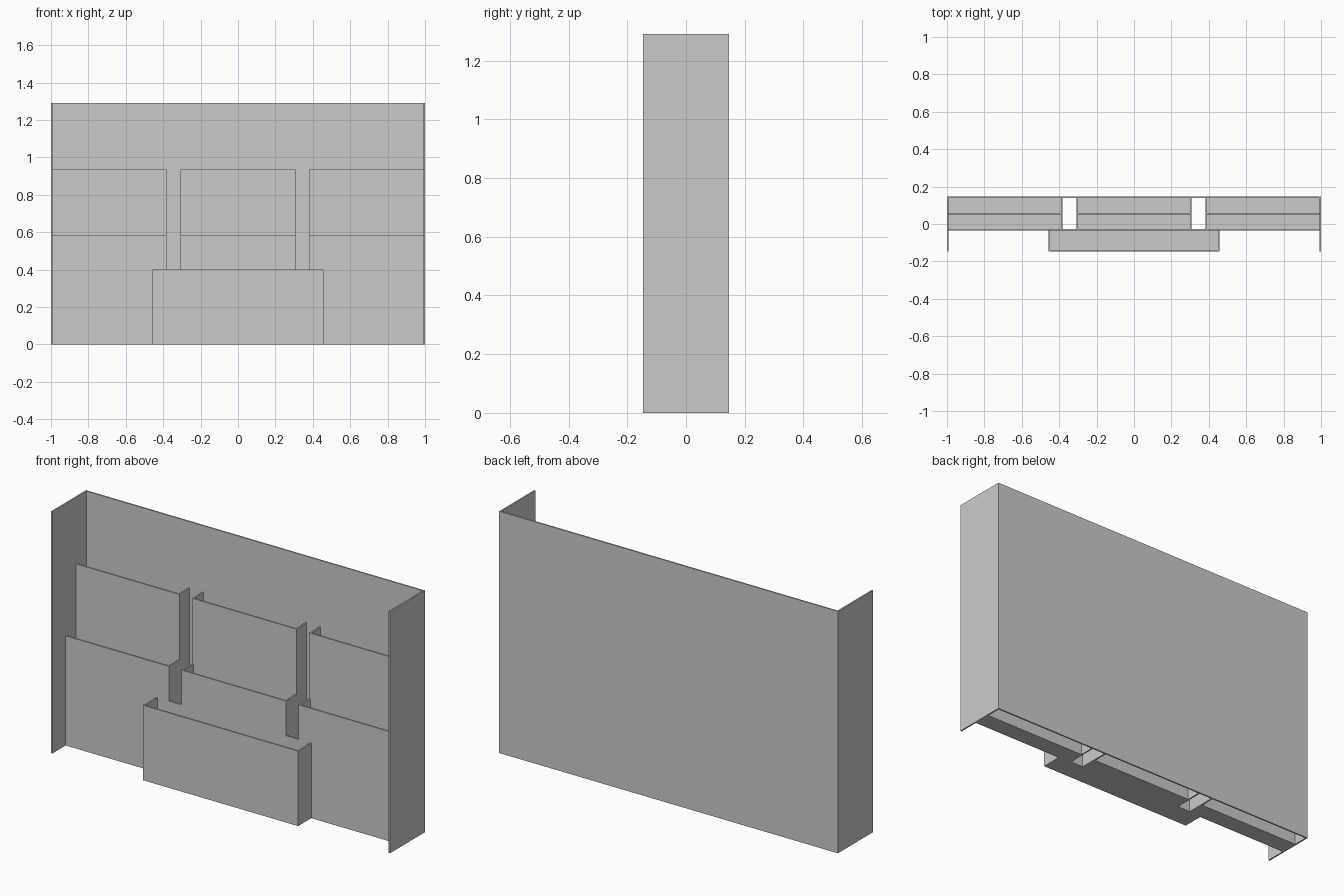
import bpy

if "Cube" in bpy.data.objects:
    bpy.data.objects.remove(bpy.data.objects["Cube"])

T = 0.008   # sheet thickness


def box(name, x0, x1, y0, y1, z0, z1):
    bpy.ops.mesh.primitive_cube_add(size=1, location=((x0 + x1) / 2, (y0 + y1) / 2, (z0 + z1) / 2))
    ob = bpy.context.object
    ob.name = name
    ob.scale = (x1 - x0, y1 - y0, z1 - z0)
    bpy.ops.object.transform_apply(location=False, rotation=False, scale=True)
    return ob


BACK, MID, LOW, FRONT = 0.147, 0.06, -0.028, -0.147
H = 1.29

# Back board and full-depth sides
box("back_board", -1, 1, BACK - T, BACK, 0, H)
for name, x in (("left_side", -1), ("right_side", 1 - T)):
    box(name, x, x + T, FRONT, BACK - T, 0, H)

# Three columns, each with an upper (rear) and lower (front) pocket
for col, x0, x1 in (("left", -1 + T, -0.383), ("middle", -0.308, 0.308), ("right", 0.383, 1 - T)):
    for row, y0, y1, top, floor in (("upper", MID - T, BACK - T, 0.935, 0.35),
                                    ("lower", LOW - T, MID - T, 0.585, 0.0)):
        box(f"{col}_{row}_pocket_front", x0, x1, y0, y0 + T, 0, top)
        box(f"{col}_{row}_pocket_floor", x0, x1, y0 + T, y1, floor, floor + T)
        if col != "left":
            box(f"{col}_{row}_left_wall", x0, x0 + T, y0 + T, y1, 0, top)
        if col != "right":
            box(f"{col}_{row}_right_wall", x1 - T, x1, y0 + T, y1, 0, top)

# Low tray at the front centre
W, TRAY, TOP = 0.458, LOW - T, 0.4
box("tray_front", -W, W, FRONT, FRONT + T, 0, TOP)
box("tray_floor", -W, W, FRONT + T, TRAY, 0, T)
for name, x in (("tray_left_wall", -W), ("tray_right_wall", W - T)):
    box(name, x, x + T, FRONT + T, TRAY, 0, TOP)

# Panels closing the gaps between columns behind the tray
for name, x in (("left_gap_panel", -0.383), ("right_gap_panel", 0.308)):
    box(name, x, x + 0.075, LOW - T, LOW, 0, TOP)
